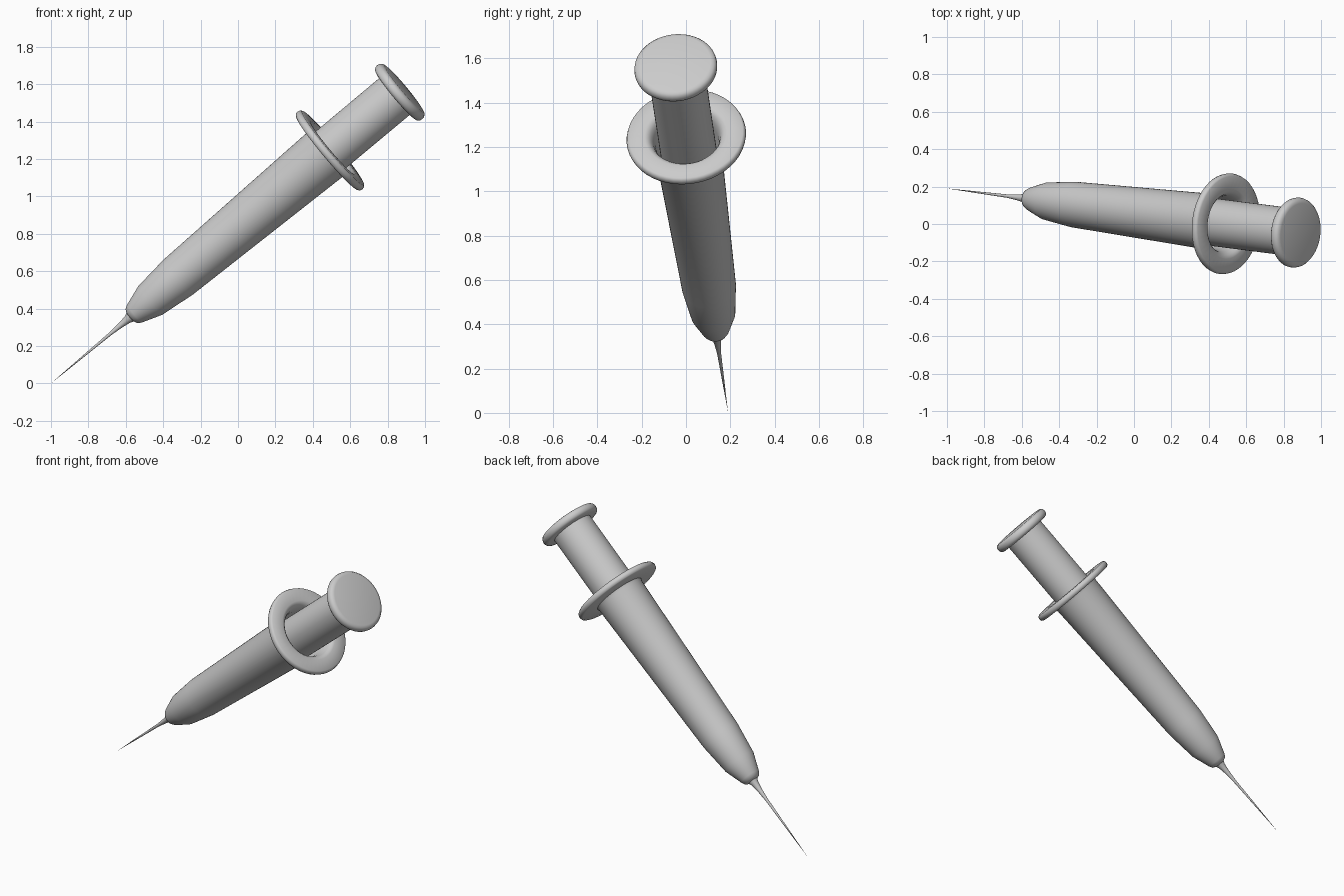
import bpy, bmesh, math
from mathutils import Vector

if "Cube" in bpy.data.objects:
    bpy.data.objects.remove(bpy.data.objects["Cube"])

TIP = Vector((-1.0, 0.19, 0.0))
AXIS = Vector((1.865, -0.236, 1.557)).normalized()
ROT = AXIS.to_track_quat('Z', 'Y')
SIDES = 48


def lathe(name, profile, angle=50):
    """Spin (radius, distance from tip) points around the syringe axis."""
    bm = bmesh.new()
    rings = []
    for r, t in profile:
        if r == 0:
            rings.append([bm.verts.new((0, 0, t))])
        else:
            rings.append([bm.verts.new((r * math.cos(a), r * math.sin(a), t))
                          for a in (2 * math.pi * i / SIDES for i in range(SIDES))])
    for a, b in zip(rings, rings[1:]):
        for i in range(SIDES):
            j = (i + 1) % SIDES
            quad = [a[i % len(a)], a[j % len(a)], b[j % len(b)], b[i % len(b)]]
            bm.faces.new(list(dict.fromkeys(quad)))
    bmesh.ops.recalc_face_normals(bm, faces=bm.faces)
    me = bpy.data.meshes.new(name)
    bm.to_mesh(me)
    bm.free()
    ob = bpy.data.objects.new(name, me)
    bpy.context.collection.objects.link(ob)
    ob.location = TIP
    ob.rotation_mode = 'QUATERNION'
    ob.rotation_quaternion = ROT
    bpy.ops.object.select_all(action='DESELECT')
    ob.select_set(True)
    bpy.context.view_layer.objects.active = ob
    bpy.ops.object.shade_smooth_by_angle(angle=math.radians(angle))
    return ob


# Needle with flared hub
lathe("needle", [(0, 0), (0.006, 0.27), (0.009, 0.42), (0.015, 0.49),
                 (0.022, 0.535), (0.032, 0.56), (0, 0.575)])

# Barrel with rounded nose, finger flange and flared open mouth
lathe("barrel_with_flange", [
    (0, 0.553), (0.03, 0.555), (0.05, 0.564), (0.062, 0.585), (0.1, 0.695),
    (0.122, 0.89), (0.152, 1.915), (0.157, 1.93), (0.258, 1.932),
    (0.267, 1.938), (0.271, 1.952), (0.267, 1.966), (0.258, 1.973),
    (0.187, 1.973), (0.175, 1.97), (0.162, 1.958), (0.152, 1.938),
    (0.143, 1.9), (0.138, 1.75), (0.12, 1.7)])

# Plunger rod
lathe("plunger_rod", [(0, 1.65), (0.127, 1.65), (0.128, 2.42), (0, 2.42)])

# Thumb cap with rounded rim
lathe("thumb_cap", [(0, 2.413), (0.165, 2.413), (0.178, 2.417), (0.186, 2.428),
                    (0.188, 2.441), (0.185, 2.455), (0.176, 2.466),
                    (0.16, 2.47), (0, 2.47)])
